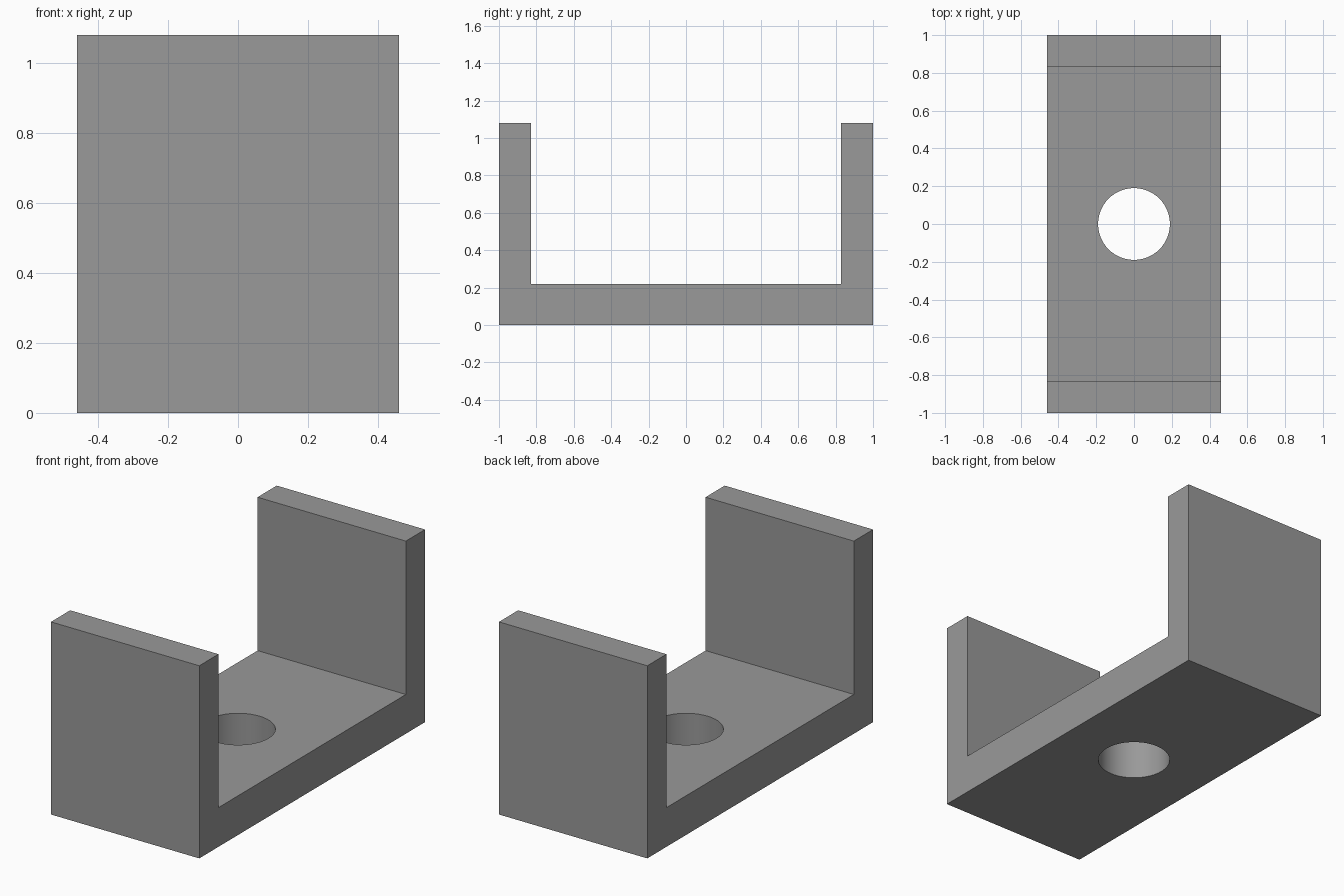
import bpy
import bmesh
import math

if "Cube" in bpy.data.objects:
    bpy.data.objects.remove(bpy.data.objects["Cube"])

WIDTH, LENGTH, HEIGHT = 0.92, 2.0, 1.08
WALL, FLOOR, HOLE_R = 0.17, 0.22, 0.19

grey = bpy.data.materials.new("grey metal")
grey.diffuse_color = (0.32, 0.32, 0.32, 1)
grey.use_nodes = True
grey.node_tree.nodes["Principled BSDF"].inputs["Base Color"].default_value = grey.diffuse_color

# U-shaped bracket: side profile extruded across the width
h, i = LENGTH / 2, LENGTH / 2 - WALL
profile = [(-h, 0), (h, 0), (h, HEIGHT), (i, HEIGHT),
           (i, FLOOR), (-i, FLOOR), (-i, HEIGHT), (-h, HEIGHT)]
bm = bmesh.new()
face = bm.faces.new([bm.verts.new((-WIDTH / 2, y, z)) for y, z in profile])
side = bmesh.ops.extrude_face_region(bm, geom=[face])
moved = [v for v in side["geom"] if isinstance(v, bmesh.types.BMVert)]
bmesh.ops.translate(bm, verts=moved, vec=(WIDTH, 0, 0))
bmesh.ops.recalc_face_normals(bm, faces=bm.faces)
mesh = bpy.data.meshes.new("u_bracket")
bm.to_mesh(mesh)
bm.free()
mesh.materials.append(grey)
bracket = bpy.data.objects.new("u_bracket", mesh)
bpy.context.collection.objects.link(bracket)

# Round bolt hole through the floor
bpy.ops.mesh.primitive_cylinder_add(vertices=64, radius=HOLE_R, depth=FLOOR * 2,
                                    location=(0, 0, FLOOR / 2))
cutter = bpy.context.object
cutter.name = "hole_cutter"
cutter.data.materials.append(grey)
cut = bracket.modifiers.new("bolt_hole", "BOOLEAN")
cut.operation = "DIFFERENCE"
cut.solver = "EXACT"
cut.object = cutter

# Apply the cut, then smooth only the hole wall
bpy.ops.object.select_all(action="DESELECT")
bracket.select_set(True)
bpy.context.view_layer.objects.active = bracket
bpy.ops.object.modifier_apply(modifier="bolt_hole")
bpy.data.objects.remove(cutter)
bpy.ops.object.shade_smooth_by_angle(angle=math.radians(30))
